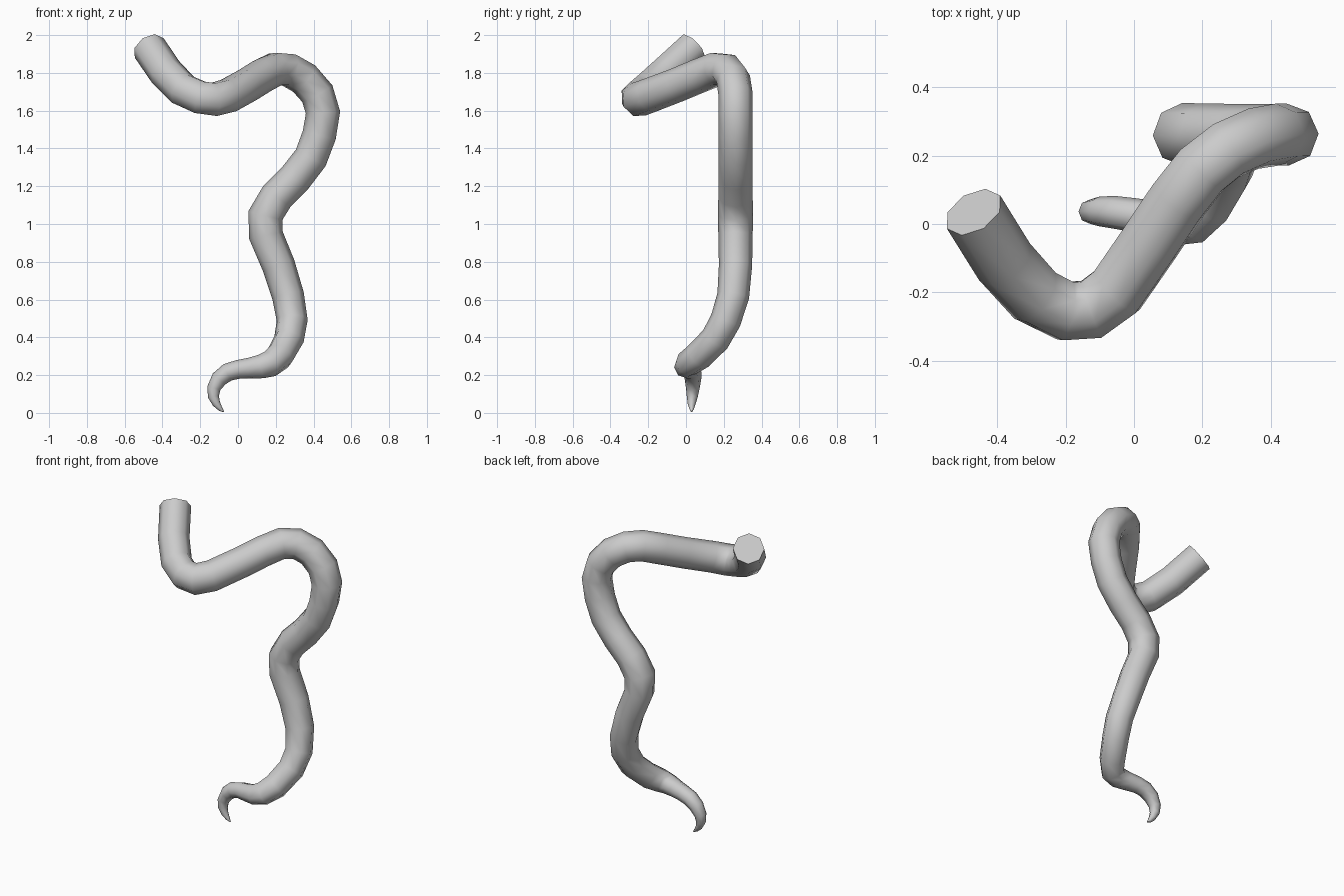
import bpy

# Centre line of the tentacle from the flat cut end to the pointed tip: x, y, z, radius
path = [
    (-0.47, 0.035, 1.932, 0.092), (-0.38, -0.11, 1.80, 0.092),
    (-0.29, -0.21, 1.71, 0.092), (-0.20, -0.255, 1.67, 0.093),
    (-0.125, -0.25, 1.66, 0.094), (-0.05, -0.195, 1.68, 0.093),
    (0.05, -0.05, 1.735, 0.092), (0.13, 0.07, 1.785, 0.092),
    (0.20, 0.16, 1.82, 0.092), (0.27, 0.215, 1.815, 0.091),
    (0.35, 0.25, 1.77, 0.091), (0.42, 0.262, 1.69, 0.091),
    (0.45, 0.262, 1.59, 0.091), (0.43, 0.262, 1.47, 0.090),
    (0.385, 0.262, 1.35, 0.090), (0.30, 0.262, 1.24, 0.090),
    (0.205, 0.262, 1.145, 0.091), (0.145, 0.262, 1.045, 0.093),
    (0.148, 0.262, 0.94, 0.091), (0.215, 0.262, 0.78, 0.088),
    (0.265, 0.25, 0.62, 0.085), (0.287, 0.21, 0.49, 0.082),
    (0.27, 0.155, 0.39, 0.080), (0.22, 0.065, 0.30, 0.077),
    (0.17, 0.01, 0.26, 0.071), (0.12, 0.0, 0.245, 0.063),
    (0.06, 0.012, 0.237, 0.055), (0.0, 0.026, 0.23, 0.050),
    (-0.055, 0.034, 0.215, 0.048), (-0.10, 0.037, 0.18, 0.044),
    (-0.128, 0.036, 0.13, 0.036), (-0.13, 0.033, 0.085, 0.029),
    (-0.114, 0.03, 0.048, 0.021), (-0.092, 0.03, 0.02, 0.012),
    (-0.075, 0.03, 0.006, 0.003),
]

# Eight-sided tapered tube swept along the path
curve = bpy.data.curves.new("tentacle", "CURVE")
curve.dimensions = "3D"
curve.twist_mode = "MINIMUM"
curve.bevel_depth = 1.0
curve.bevel_resolution = 2
curve.use_fill_caps = True
spline = curve.splines.new("POLY")
spline.points.add(len(path) - 1)
for point, (x, y, z, r) in zip(spline.points, path):
    point.co = (x, y, z, 1)
    point.radius = r

tentacle = bpy.data.objects.new("tentacle", curve)
bpy.context.collection.objects.link(tentacle)
bpy.context.view_layer.objects.active = tentacle
tentacle.select_set(True)

# Mesh with smooth sides and a crisp end cap
bpy.ops.object.convert(target="MESH")
bpy.ops.object.shade_smooth_by_angle(angle=1.05)
